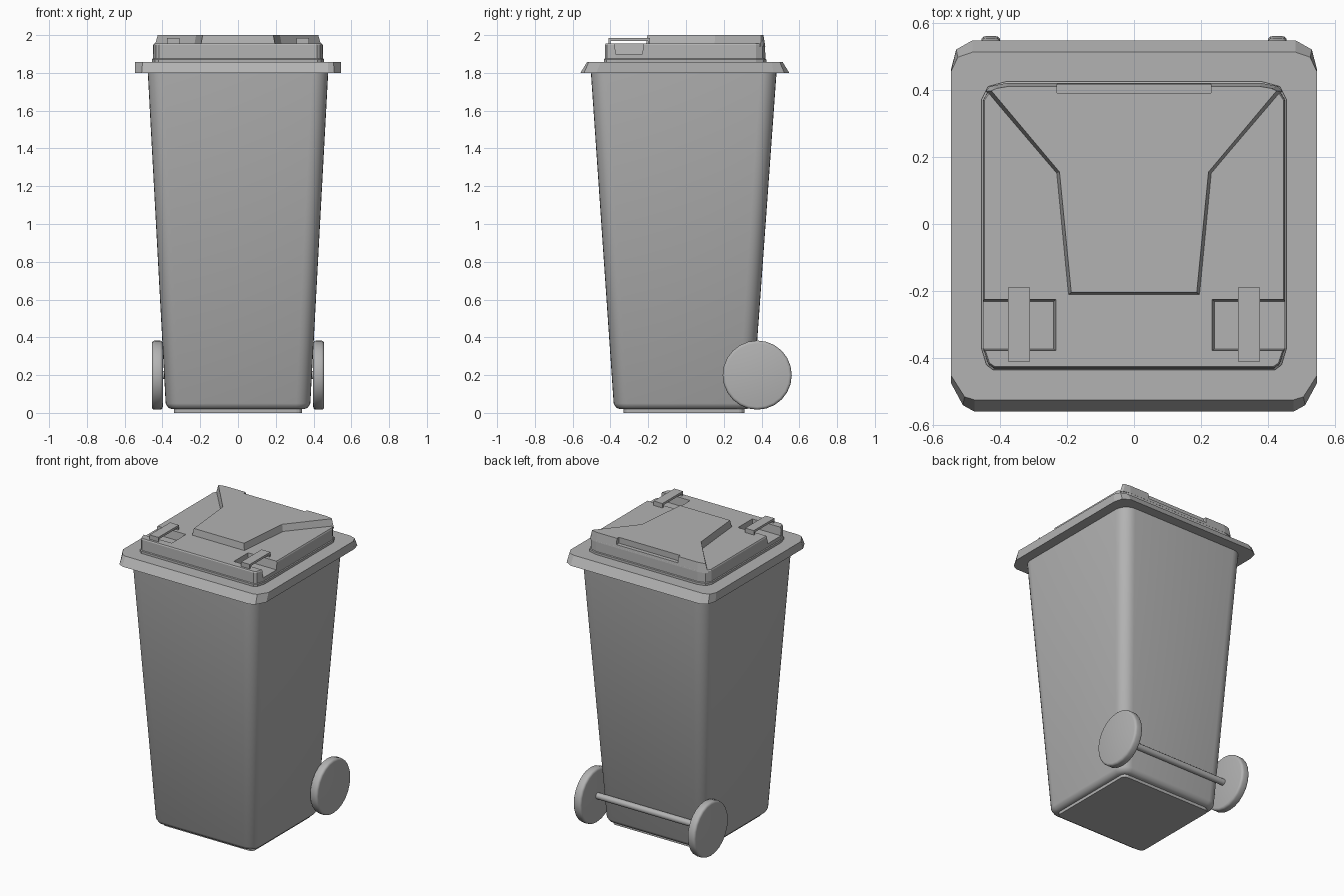
import bpy, bmesh, math
from mathutils import Matrix

if "Cube" in bpy.data.objects:
    bpy.data.objects.remove(bpy.data.objects["Cube"])

grey = bpy.data.materials.new("dark_grey_plastic")
grey.diffuse_color = (0.45, 0.45, 0.45, 1)
grey.use_nodes = True
grey.node_tree.nodes["Principled BSDF"].inputs["Base Color"].default_value = grey.diffuse_color


def loft(name, rings, smooth=None):
    """Closed solid through rings of (z, outline points)."""
    bm = bmesh.new()
    loops = [[bm.verts.new((x, y, z)) for x, y in pts] for z, pts in rings]
    n = len(loops[0])
    for a, b in zip(loops, loops[1:]):
        for i in range(n):
            j = (i + 1) % n
            bm.faces.new((a[i], a[j], b[j], b[i]))
    bm.faces.new(loops[0])
    bm.faces.new(loops[-1])
    bmesh.ops.recalc_face_normals(bm, faces=bm.faces)
    return finish(name, bm, smooth)


def finish(name, bm, smooth=None):
    me = bpy.data.meshes.new(name)
    bm.to_mesh(me)
    bm.free()
    me.materials.append(grey)
    ob = bpy.data.objects.new(name, me)
    bpy.context.collection.objects.link(ob)
    if smooth:
        activate(ob)
        bpy.ops.object.shade_smooth_by_angle(angle=math.radians(smooth))
    return ob


def activate(ob):
    bpy.ops.object.select_all(action='DESELECT')
    ob.select_set(True)
    bpy.context.view_layer.objects.active = ob


def mirrored(half):
    """Outline from its right half, listed front to back."""
    return half + [(-x, y) for x, y in reversed(half)]


def round_rect(hx, y0, y1, r, seg=6):
    half = []
    for cy, start in ((y0 + r, -90), (y1 - r, 0)):
        for i in range(seg + 1):
            a = math.radians(start + 90 * i / seg)
            half.append((hx - r + r * math.cos(a), cy + r * math.sin(a)))
    return mirrored(half)


def rect(x0, x1, y0, y1):
    return [(x0, y0), (x1, y0), (x1, y1), (x0, y1)]


def cut(ob, cutter):
    cutter.hide_render = True
    mod = ob.modifiers.new("cut", 'BOOLEAN')
    mod.operation = 'DIFFERENCE'
    mod.object = cutter
    activate(ob)
    bpy.ops.object.modifier_apply(modifier=mod.name)
    bpy.data.objects.remove(cutter)


def cylinder_x(name, r, x0, x1, y, z, seg, bevel=0):
    bm = bmesh.new()
    m = Matrix.Translation(((x0 + x1) / 2, y, z)) @ Matrix.Rotation(math.pi / 2, 4, 'Y')
    bmesh.ops.create_cone(bm, cap_ends=True, segments=seg, radius1=r, radius2=r,
                          depth=x1 - x0, matrix=m)
    if bevel:
        rim = [e for e in bm.edges if any(len(f.verts) > 4 for f in e.link_faces)]
        bmesh.ops.bevel(bm, geom=rim, offset=bevel, segments=3, profile=0.5,
                        affect='EDGES')
    return finish(name, bm, 40)


# Tapered body with rounded corners and base plate
loft("body", [
    (0.02, round_rect(0.350, -0.350, 0.320, 0.05)),
    (0.028, round_rect(0.370, -0.370, 0.340, 0.065)),
    (0.05, round_rect(0.383, -0.383, 0.353, 0.075)),
    (1.81, round_rect(0.478, -0.504, 0.480, 0.085)),
], 40)
loft("base_plate", [
    (0.0, round_rect(0.34, -0.33, 0.31, 0.03, 3)),
    (0.03, round_rect(0.34, -0.33, 0.31, 0.03, 3)),
])

# Rim with sloped front and back and clipped corners
loft("rim", [
    (1.80, mirrored([(0.476, -0.559), (0.51, -0.54), (0.545, -0.475),
                     (0.545, 0.463), (0.53, 0.52), (0.482, 0.547)])),
    (1.857, mirrored([(0.476, -0.524), (0.505, -0.515), (0.545, -0.452),
                      (0.545, 0.455), (0.525, 0.497), (0.482, 0.512)])),
])


# Lid with a small step at its foot
def lid_outline(d):
    return mirrored([(0.42 - d / 2, -0.435 + d), (0.44 - d, -0.42 + d / 2), (0.455 - d, -0.37),
                     (0.455 - d, 0.37), (0.435 - d, 0.41 - d), (0.38, 0.425 - d)])


lid = loft("lid", [(z, lid_outline(d)) for z, d in
                   ((1.85, 0), (1.872, 0), (1.876, 0.005), (1.947, 0.006), (1.955, 0.010))])

# Raised lid panel with a grip notch at the back
panel = loft("lid_panel", [
    (1.94, mirrored([(0.198, -0.213), (0.233, 0.15), (0.442, 0.395), (0.43, 0.41), (0.38, 0.42)])),
    (2.0, mirrored([(0.187, -0.204), (0.222, 0.155), (0.425, 0.397), (0.41, 0.404), (0.375, 0.41)])),
])
cut(panel, loft("grip_cutter", [(1.96, rect(-0.23, 0.23, 0.39, 0.6)),
                                (2.1, rect(-0.23, 0.23, 0.39, 0.6))]))

for s, side in ((1, "right"), (-1, "left")):
    # Hinge pocket open to the side
    cut(lid, loft("pocket_cutter", [
        (1.90, rect(*sorted((s * 0.240, s * 0.6)), -0.373, -0.231)),
        (1.96, rect(*sorted((s * 0.232, s * 0.6)), -0.377, -0.224)),
    ]))
    # Hinge strap bridging the pocket
    x0, x1 = sorted((s * 0.31, s * 0.375))
    bm = bmesh.new()
    prof = [(-0.41, 1.95), (-0.41, 1.985), (-0.19, 1.985), (-0.19, 1.95),
            (-0.20, 1.95), (-0.20, 1.970), (-0.40, 1.970), (-0.40, 1.95)]
    face = bm.faces.new([bm.verts.new((x0, y, z)) for y, z in prof])
    ext = bmesh.ops.extrude_face_region(bm, geom=[face], use_keep_orig=True)
    bmesh.ops.translate(bm, vec=(x1 - x0, 0, 0),
                        verts=[v for v in ext["geom"] if isinstance(v, bmesh.types.BMVert)])
    bmesh.ops.recalc_face_normals(bm, faces=bm.faces)
    finish("hinge_strap_" + side, bm)
    # Wheel
    w0, w1 = sorted((s * 0.398, s * 0.456))
    cylinder_x("wheel_" + side, 0.183, w0, w1, 0.377, 0.2, 24, 0.015)

# Axle
cylinder_x("axle", 0.021, -0.42, 0.42, 0.377, 0.2, 12)
